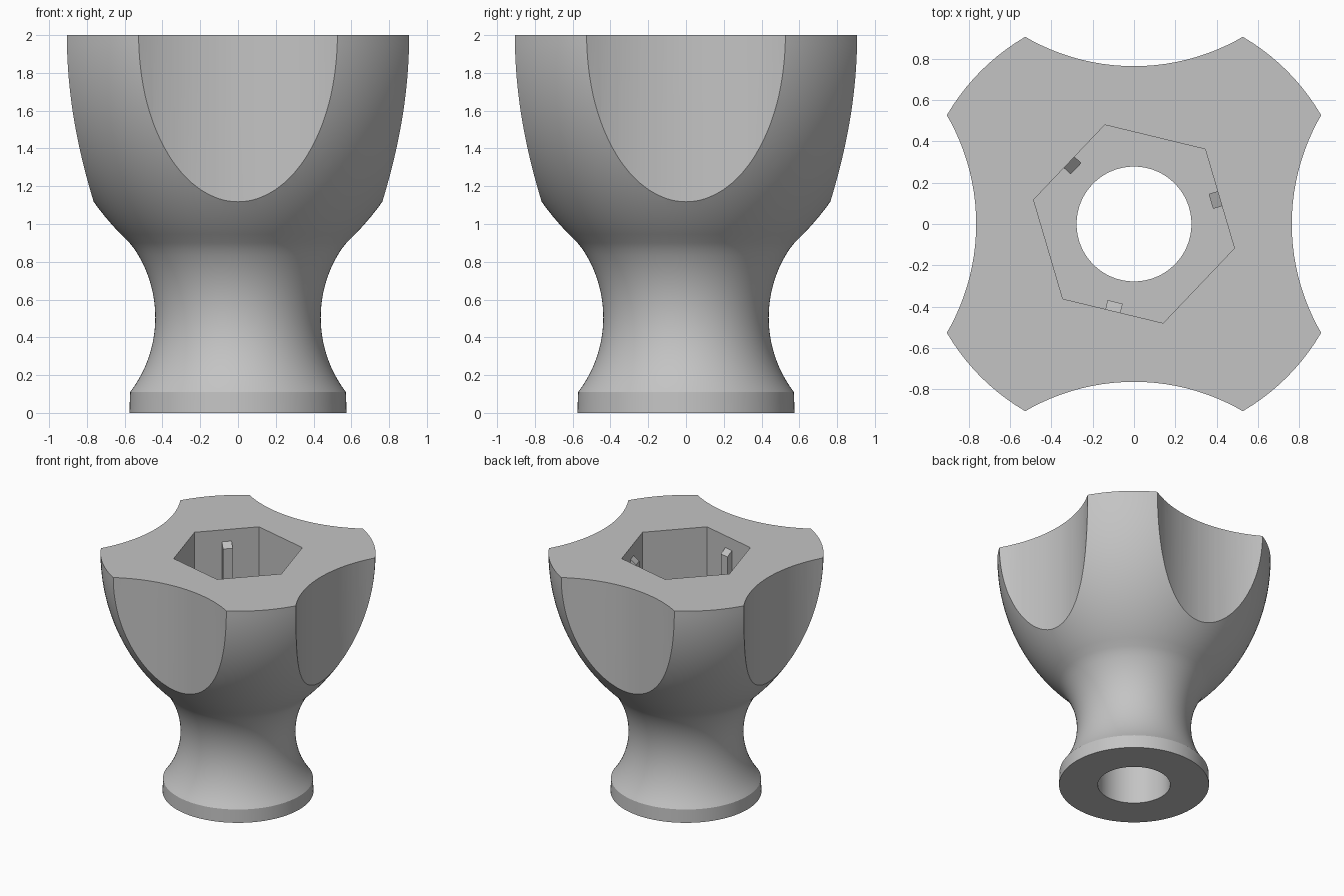
import bpy, bmesh
from math import sin, cos, pi, sqrt, radians
from mathutils import Matrix, Vector

default = bpy.data.objects.get("Cube")
if default:
    bpy.data.objects.remove(default, do_unlink=True)

HEIGHT, TOP_R, BASE_R, BASE_H, HOLE_R = 2.0, 1.048, 0.575, 0.11, 0.278
JOIN_Z = 0.9                      # neck meets bowl
HEX_R, HEX_TURN, FLOOR_Z = 0.5, radians(46.4), 1.3
FLUTE_R, FLUTE_C = 1.047, 1.811

grey = bpy.data.materials.new("plain grey")
grey.use_nodes = True
colour = (0.55, 0.55, 0.55, 1)
grey.diffuse_color = colour
grey.node_tree.nodes["Principled BSDF"].inputs["Base Color"].default_value = colour


def add_object(name, bm):
    bmesh.ops.recalc_face_normals(bm, faces=bm.faces)
    mesh = bpy.data.meshes.new(name)
    bm.to_mesh(mesh)
    bm.free()
    mesh.materials.append(grey)
    obj = bpy.data.objects.new(name, mesh)
    bpy.context.collection.objects.link(obj)
    return obj


def prism(name, radius, sides, z0, z1, x=0, y=0, turn=0):
    bm = bmesh.new()
    place = Matrix.Translation((x, y, (z0 + z1) / 2)) @ Matrix.Rotation(turn, 4, 'Z')
    bmesh.ops.create_cone(bm, cap_ends=True, segments=sides, radius1=radius,
                          radius2=radius, depth=z1 - z0, matrix=place)
    return add_object(name, bm)


def bowl_radius(z, arc=1.514):
    return TOP_R - arc + sqrt(arc ** 2 - (HEIGHT - z) ** 2)


def neck_radius(z, arc=0.652):
    return 1.09 - sqrt(arc ** 2 - (z - 0.505) ** 2)


# Body: turned profile with a bore through the middle
STEPS = 24
profile = [(HOLE_R, 0), (BASE_R, 0)]
for i in range(STEPS):
    z = BASE_H + (JOIN_Z - BASE_H) * i / STEPS
    profile.append((neck_radius(z), z))
for i in range(STEPS + 1):
    z = JOIN_Z + (HEIGHT - JOIN_Z) * i / STEPS
    profile.append((bowl_radius(z), z))
profile.append((HOLE_R, HEIGHT))

bm = bmesh.new()
verts = [bm.verts.new((r, 0, z)) for r, z in profile]
edges = [bm.edges.new((a, b)) for a, b in zip(verts, verts[1:] + verts[:1])]
bmesh.ops.spin(bm, geom=verts + edges, cent=(0, 0, 0), axis=(0, 0, 1),
               angle=2 * pi, steps=128, use_merge=True)
bmesh.ops.remove_doubles(bm, verts=bm.verts, dist=1e-5)
body = add_object("knob_body", bm)

# Cutters: four finger flutes and the hexagonal pocket
cutters = [prism("flute_cutter", FLUTE_R, 128, 0.7, 2.3,
                 FLUTE_C * cos(k * pi / 2), FLUTE_C * sin(k * pi / 2))
           for k in range(4)]
pocket = prism("pocket_cutter", HEX_R, 6, FLOOR_Z, 2.3)
# turn the pocket so one corner lies at the chosen angle
corner = pocket.data.vertices[0].co
pocket.data.transform(Matrix.Rotation(HEX_TURN - Vector((1, 0)).angle_signed(corner.xy) * -1, 4, 'Z'))
cutters.append(pocket)

bpy.context.view_layer.objects.active = body
for cutter in cutters:
    cutter.hide_render = True
    mod = body.modifiers.new("cut", 'BOOLEAN')
    mod.operation, mod.solver, mod.object = 'DIFFERENCE', 'EXACT', cutter
    bpy.ops.object.modifier_apply(modifier=mod.name)
for cutter in cutters:
    bpy.data.objects.remove(cutter, do_unlink=True)

bpy.ops.object.select_all(action='DESELECT')
body.select_set(True)
bpy.ops.object.shade_smooth_by_angle(angle=radians(22))

# Grip ribs on every second pocket wall, with sloping tops
wall = HEX_R * cos(pi / 6)
side = [(0.388, FLOOR_Z), (wall, FLOOR_Z), (wall, 1.9), (0.388, 1.86)]
for k in range(3):
    bm = bmesh.new()
    face = bm.faces.new([bm.verts.new((r, -0.0375, z)) for r, z in side])
    out = bmesh.ops.extrude_face_region(bm, geom=[face])
    moved = [v for v in out["geom"] if isinstance(v, bmesh.types.BMVert)]
    bmesh.ops.translate(bm, verts=moved, vec=(0, 0.075, 0))
    bm.transform(Matrix.Rotation(HEX_TURN - pi / 6 + k * 2 * pi / 3, 4, 'Z'))
    add_object(f"grip_rib_{k + 1}", bm)
